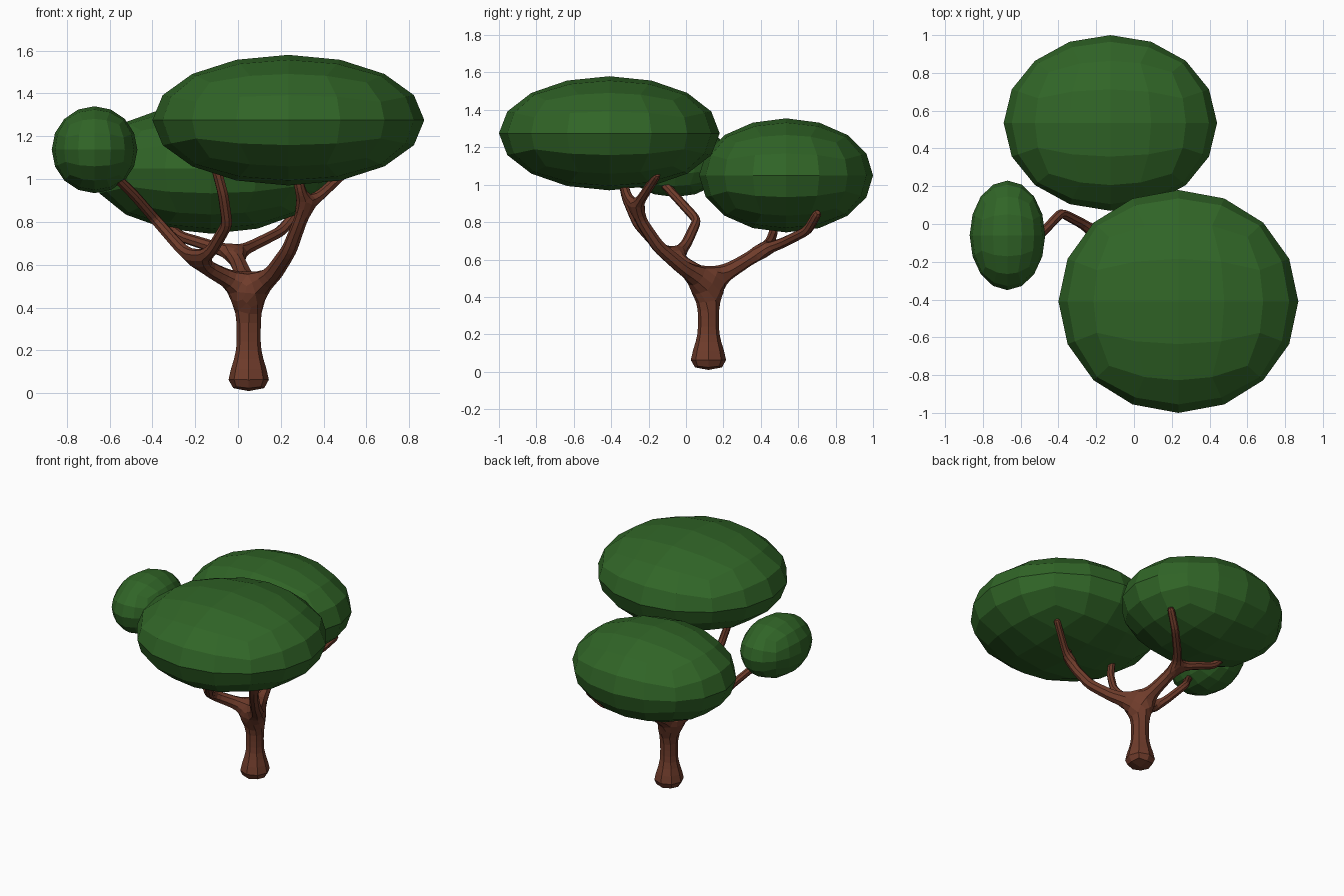
import bpy, bmesh, math

if "Cube" in bpy.data.objects:
    bpy.data.objects.remove(bpy.data.objects["Cube"])


def material(name, color):
    m = bpy.data.materials.new(name)
    m.diffuse_color = (*color, 1)
    m.use_nodes = True
    m.node_tree.nodes["Principled BSDF"].inputs["Base Color"].default_value = m.diffuse_color
    return m


LEAF = material("leaf_green", (0.03, 0.13, 0.02))
BARK = material("bark_brown", (0.16, 0.045, 0.024))


def foliage(name, center, radii):
    """Low-poly rounded cube stretched into an ellipsoid."""
    bm = bmesh.new()
    bmesh.ops.create_cube(bm, size=2)
    bmesh.ops.subdivide_edges(bm, edges=bm.edges[:], cuts=3, use_grid_fill=True)
    for v in bm.verts:
        v.co = [math.tan(c * math.pi / 4) for c in v.co]
        v.co.normalize()
        v.co = [c * r for c, r in zip(v.co, radii)]
    me = bpy.data.meshes.new(name)
    bm.to_mesh(me)
    bm.free()
    me.materials.append(LEAF)
    ob = bpy.data.objects.new(name, me)
    ob.location = center
    bpy.context.collection.objects.link(ob)


# Leaf crowns
foliage("crown_front", (0.235, -0.41, 1.275), (0.635, 0.59, 0.305))
foliage("crown_back", (-0.125, 0.535, 1.05), (0.565, 0.465, 0.305))
foliage("crown_left", (-0.67, -0.06, 1.137), (0.2, 0.29, 0.203))

# Trunk and branch skeleton: each path is (x, y, z, radius), started from a parent point
verts, edges = [], []


def branch(parent, points):
    for p in points:
        verts.append(p)
        if parent is not None:
            edges.append((parent, len(verts) - 1))
        parent = len(verts) - 1
    return parent


trunk = branch(None, [(0.05, 0.12, 0, 0.13), (0.05, 0.12, 0.2, 0.06),
                      (0.05, 0.12, 0.37, 0.062), (0.05, 0.12, 0.48, 0.065)])
# Front right limb and its two twigs
right = branch(trunk, [(0.16, -0.01, 0.55, 0.045), (0.24, -0.15, 0.67, 0.038),
                       (0.285, -0.23, 0.79, 0.034), (0.315, -0.27, 0.87, 0.034)])
branch(right, [(0.29, -0.32, 0.95, 0.027), (0.27, -0.34, 1.06, 0.025)])
branch(right, [(0.39, -0.235, 0.93, 0.027), (0.53, -0.15, 1.06, 0.024)])
# Left limb and its two twigs
left = branch(trunk, [(-0.07, 0.04, 0.545, 0.045), (-0.19, -0.06, 0.61, 0.038)])
branch(left, [(-0.27, 0.0, 0.68, 0.03), (-0.385, 0.06, 0.81, 0.027),
              (-0.48, -0.04, 0.92, 0.026), (-0.62, -0.17, 1.06, 0.024)])
branch(left, [(-0.12, -0.15, 0.67, 0.03), (-0.05, -0.26, 0.79, 0.028),
              (-0.07, -0.32, 0.93, 0.027), (-0.11, -0.35, 1.08, 0.025)])
# Back limb and its two twigs
back = branch(trunk, [(0.025, 0.25, 0.55, 0.045), (-0.015, 0.41, 0.65, 0.036)])
branch(back, [(0.07, 0.52, 0.69, 0.03), (0.2, 0.65, 0.755, 0.028),
              (0.29, 0.71, 0.86, 0.025)])
branch(back, [(-0.12, 0.445, 0.685, 0.03), (-0.28, 0.465, 0.735, 0.027),
              (-0.37, 0.48, 0.84, 0.024)])

me = bpy.data.meshes.new("trunk")
me.from_pydata([v[:3] for v in verts], edges, [])
me.materials.append(BARK)
tree = bpy.data.objects.new("trunk_and_branches", me)
bpy.context.collection.objects.link(tree)
skin = tree.modifiers.new("Skin", 'SKIN')
skin.use_smooth_shade = False
if not me.skin_vertices:
    bpy.context.view_layer.objects.active = tree
    bpy.ops.mesh.customdata_skin_add()
for sv, v in zip(me.skin_vertices[0].data, verts):
    sv.radius = (v[3], v[3])
me.skin_vertices[0].data[0].use_root = True
sub = tree.modifiers.new("Subdivision", 'SUBSURF')
sub.levels = sub.render_levels = 1
